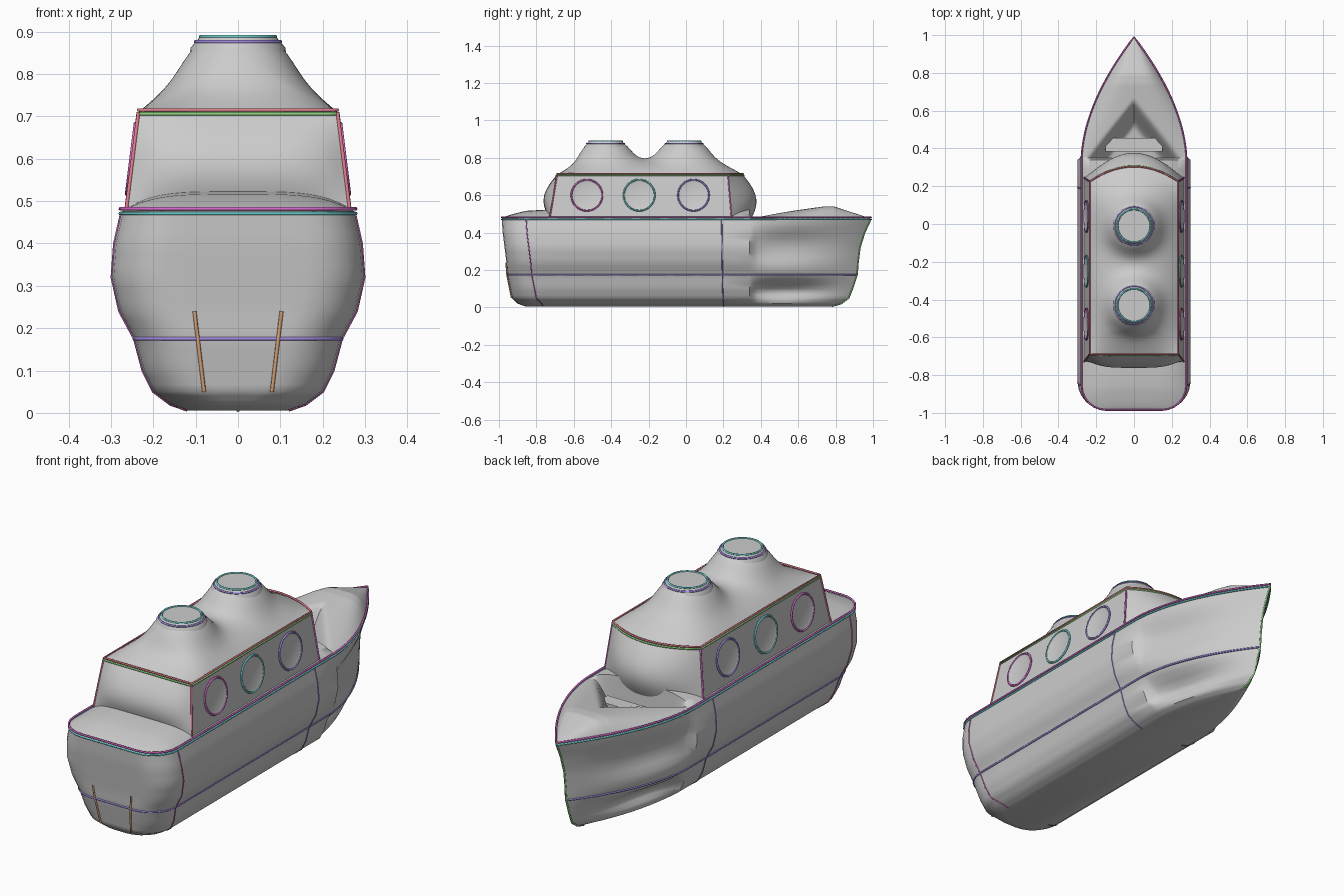
import bpy, bmesh
from math import sin, cos, pi

if "Cube" in bpy.data.objects:
    bpy.data.objects.remove(bpy.data.objects["Cube"])


def mesh_object(name, verts, faces, angle=0.7):
    me = bpy.data.meshes.new(name)
    me.from_pydata(verts, [], faces)
    bm = bmesh.new()
    bm.from_mesh(me)
    bmesh.ops.remove_doubles(bm, verts=bm.verts, dist=1e-5)
    bmesh.ops.recalc_face_normals(bm, faces=bm.faces)
    bm.to_mesh(me)
    bm.free()
    ob = bpy.data.objects.new(name, me)
    bpy.context.collection.objects.link(ob)
    bpy.ops.object.select_all(action='DESELECT')
    ob.select_set(True)
    bpy.context.view_layer.objects.active = ob
    bpy.ops.object.shade_smooth_by_angle(angle=angle)
    return ob


def loft(name, rings, caps=(True, True)):
    n = len(rings[0])
    faces = [(k*n+i, k*n+(i+1) % n, (k+1)*n+(i+1) % n, (k+1)*n+i)
             for k in range(len(rings)-1) for i in range(n)]
    if caps[0]:
        faces.append(tuple(range(n)))
    if caps[1]:
        faces.append(tuple(range((len(rings)-1)*n, len(rings)*n)))
    return mesh_object(name, [p for r in rings for p in r], faces)


def sheet(name, rows):
    n = len(rows[0])
    faces = [(k*n+i, k*n+i+1, (k+1)*n+i+1, (k+1)*n+i)
             for k in range(len(rows)-1) for i in range(n-1)]
    ob = mesh_object(name, [p for r in rows for p in r], faces, 1.2)
    if ob.data.polygons[0].normal.z < 0:
        ob.data.flip_normals()
    return ob


def tube(name, pts, color, closed=False, r=0.0045):
    cu = bpy.data.curves.new(name, 'CURVE')
    cu.dimensions = '3D'
    cu.bevel_depth = r
    cu.bevel_resolution = 1
    sp = cu.splines.new('POLY')
    sp.points.add(len(pts)-1)
    for p, co in zip(sp.points, pts):
        p.co = (*co, 1)
    sp.use_cyclic_u = closed
    mat = bpy.data.materials.get(color) or bpy.data.materials.new(color)
    mat.diffuse_color = COLORS[color]
    mat.use_nodes = True
    mat.node_tree.nodes["Principled BSDF"].inputs["Base Color"].default_value = mat.diffuse_color
    tmp = bpy.data.objects.new(name + "_path", cu)
    bpy.context.collection.objects.link(tmp)
    bpy.context.view_layer.update()
    me = bpy.data.meshes.new_from_object(tmp.evaluated_get(bpy.context.evaluated_depsgraph_get()))
    bpy.data.objects.remove(tmp)
    me.materials.clear()
    me.materials.append(mat)
    bpy.context.collection.objects.link(bpy.data.objects.new(name, me))


def mirror_ring(half):
    return half + [(-x, y, z) for x, y, z in half[-2:0:-1]]


COLORS = {"magenta": (.7, .15, .6, 1), "green": (.25, .6, .2, 1), "teal": (.15, .6, .6, 1),
          "violet": (.35, .25, .75, 1), "red": (.75, .2, .25, 1), "orange": (.75, .4, .2, 1)}

# Hull: z, half width, stern y, bow y
LEVELS = [(.475, .275, -.985, .99), (.4, .292, -.98, .955), (.32, .298, -.97, .93),
          (.24, .28, -.96, .92), (.175, .245, -.955, .915), (.1, .225, -.94, .89),
          (.05, .2, -.93, .87), (.02, .16, -.9, .83), (.006, .12, -.86, .78)]
R, BOW = .13, .34


def hull_half(z, w, s, b):
    r = min(R, w*.8)
    pts = [((w-r)*i/4, s, z) for i in range(4)]
    pts += [(w-r+r*sin(a), s+r-r*cos(a), z) for a in (pi/2*i/6 for i in range(7))]
    pts += [(w, s+r+(BOW-s-r)*i/8, z) for i in range(1, 9)]
    for i in range(1, 25):
        t = i/24
        # Hollows above and below the waterline at the bow
        if z > .175:
            scoop = .24*sin(pi*(z-.175)/.3)**2
        else:
            scoop = .4*sin(pi*z/.175)**2
        k = 1 - scoop*sin(pi*t**.8)**.6 if t < 1 else 1
        pts.append((w*(1-t**1.8)*k, BOW+(b-BOW)*t, z))
    return pts


levels = []
for a, b in zip(LEVELS, LEVELS[1:]):
    levels += [tuple(p+(q-p)*i/3 for p, q in zip(a, b)) for i in range(3)]
levels.append(LEVELS[-1])
loft("hull", [mirror_ring(hull_half(*l)) for l in levels], (False, True))


# Puffed deck with a V-shaped well behind the bow
def deck_z(u, x, y):
    e = 1-u**4
    if y < BOW:
        return .475 + .05*e*min(1, (y+.985)/.17)**.7
    t = min(1, (y-BOW)/.4)
    z = .475 + (.01+.055*t)*e*min(1, (.99-y)*5)
    d = min(1, max(0, (.8*(.67-y)-abs(x))/.13))
    return z - .13*d*d*(3-2*d)*(1-u**8)


top = hull_half(*LEVELS[0])
edge = top[4:18]
for p, q in zip(top[17:], top[18:]):
    edge += [tuple(a+(b-a)*i/3 for a, b in zip(p, q)) for i in (1, 2, 3)]
sheet("deck", [[(x*u, y, deck_z(u, x*u, y)) for u in (i/24-1 for i in range(49))]
               for x, y, z in edge])

# Bench in the bow well
bm = bmesh.new()
bmesh.ops.create_cube(bm, size=1)
bench = bpy.data.meshes.new("bow_bench")
bm.to_mesh(bench)
bm.free()
ob = bpy.data.objects.new("bow_bench", bench)
ob.location, ob.scale = (0, .42, .395), (.3, .07, .09)
bpy.context.collection.objects.link(ob)


# Cabin walls, bulging fore and aft
def side_x(z):
    return .235 + .03*(.71-z)/.24


def front_y(u, z):
    b = sin(pi*min(1, max(0, (.71-z)/.27)))
    return .225 + .02*(.71-z)/.24 + (.08+.06*b)*(1-u*u)


def rear_y(u, z):
    b = sin(pi*min(1, max(0, (.71-z)/.24)))
    return -.69 - .04*(.71-z)/.24 - .05*b*(1-u**4)


def cabin_ring(z):
    w = side_x(z)
    us = [i/10-1 for i in range(21)]
    return [(w*u, rear_y(u, z), z) for u in us] + [(w*u, front_y(u, z), z) for u in us[::-1]]


loft("cabin", [cabin_ring(.71-.35*i/16) for i in range(17)], (False, True))


# Domed roof flowing up into two funnels
FUNNELS = (-.43, -.01)


def roof_z(u, v, x, y):
    edge = (1-u**6)*min(1, v*8)*min(1, (1-v)*8)
    dome = .07*(1-abs(u)**2.5)*sin(pi/2*min(1, v*5))*sin(pi/2*min(1, (1-v)*5))
    fun = sum(.107/(1+(((x*x+(y-c)**2)**.5)/.14)**6) for c in FUNNELS)
    return .71 + dome + fun*edge


rows = []
for j in range(91):
    v = j/90
    row = []
    for i in range(41):
        u = i/20-1
        x, a = .235*u, -.69
        y = a+(front_y(u, .71)-a)*v
        row.append((x, y, roof_z(u, v, x, y)))
    rows.append(row)
sheet("roof", rows)


def circle(r, cy, z, n=32):
    return [(r*cos(2*pi*i/n), cy+r*sin(2*pi*i/n), z) for i in range(n)]


for c in FUNNELS:
    loft("funnel_cap", [circle(.116, c, .83), circle(.112, c, .862), circle(.09, c, .888)])
    tube("funnel_lower_ring", circle(.1, c, .876), "violet", True)
    tube("funnel_upper_ring", circle(.088, c, .888), "teal", True)

# Portholes
for s in (-1, 1):
    for c, color in ((-.53, "magenta"), (-.25, "teal"), (.04, "violet")):
        def ring(r, off):
            return [(s*(side_x(.6+r*sin(a))+off), c+r*cos(a), .6+r*sin(a))
                    for a in (2*pi*i/32 for i in range(32))]
        loft("porthole", [ring(.078, -.01), ring(.078, .006), ring(.066, .002)])
        tube("porthole_ring", ring(.083, .004), color, True)

# Trim lines
tube("deck_rim", mirror_ring([(x*1.01, y, .482) for x, y, z in top]), "magenta", True)
tube("deck_lower_rim", mirror_ring([(x*1.01, y, .471) for x, y, z in top]), "teal", True)
for z, color in ((.715, "red"), (.706, "green")):
    tube("roof_rim", cabin_ring(z), color, True)
tube("waterline", mirror_ring(hull_half(*LEVELS[4])), "violet", True)
tube("stem_line", [(0, l[3], l[0]) for l in LEVELS], "green")
for s in (-1, 1):
    tube("stern_line", [(s*(.08+.12*(l[0]-.05)), l[2]-.002, l[0]) for l in LEVELS[3:7]], "orange")
    for k, color in ((10, "magenta"), (17, "violet")):
        tube("hull_seam", [(s*p[0], p[1], p[2]) for p in (hull_half(*l)[k] for l in LEVELS)],
             color, r=.003)
    tube("cabin_corner", [(s*side_x(z), rear_y(1, z), z) for z in (.71, .48)], "red")
    tube("cabin_front_corner", [(s*side_x(z), front_y(1, z), z) for z in (.71, .48)], "magenta")
